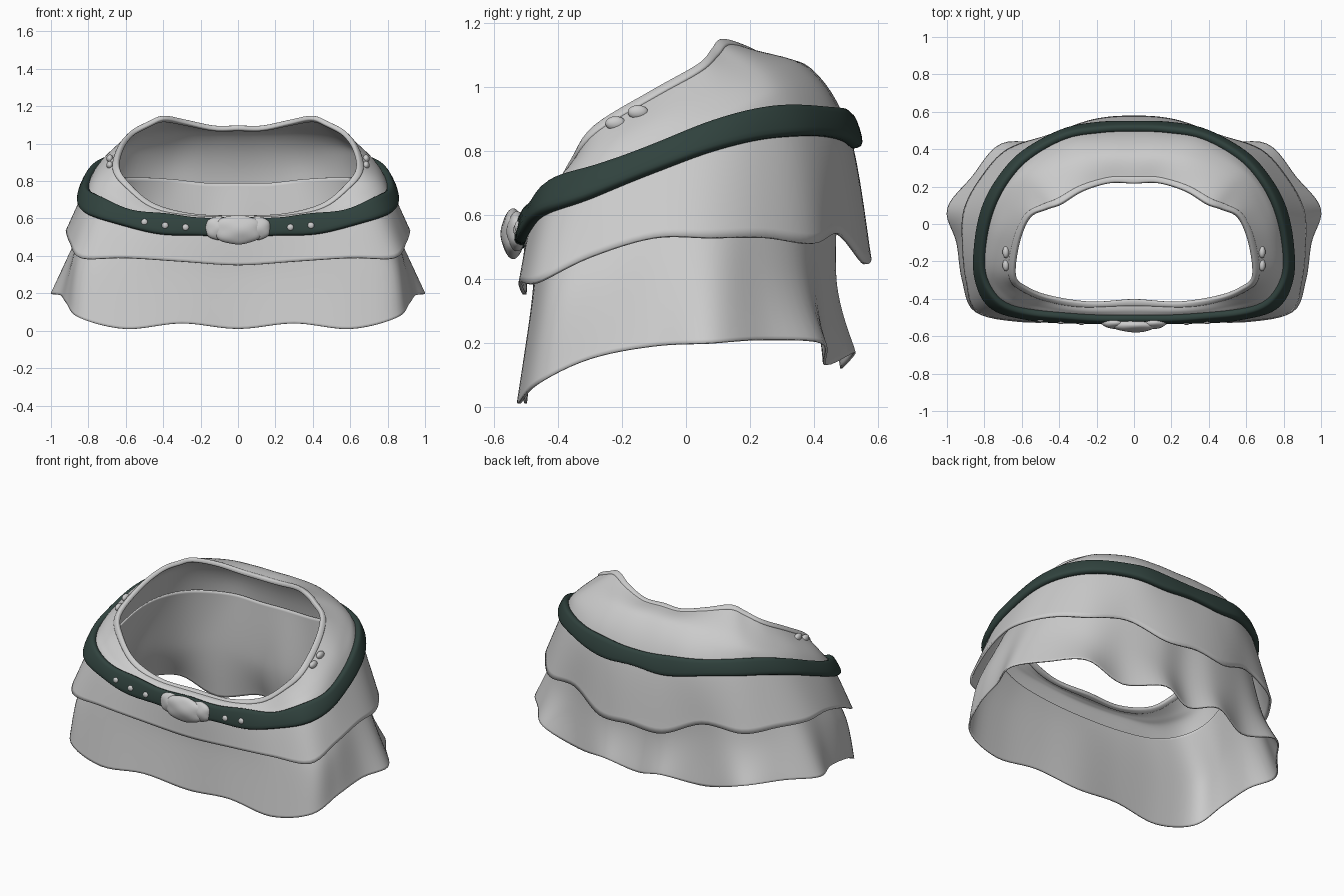
import bpy, bmesh, math
from mathutils import Vector as V

if "Cube" in bpy.data.objects:
    bpy.data.objects.remove(bpy.data.objects["Cube"])

# Half outlines, front centre -> right side -> back centre
RIM = [(0,-.42,.61),(.25,-.43,.62),(.45,-.40,.67),(.58,-.35,.77),(.65,-.28,.87),(.63,-.1,.98),
       (.57,.04,1.06),(.48,.09,1.11),(.40,.12,1.14),(.28,.19,1.12),(.13,.235,1.09),(0,.235,1.09)]
SHOULDER = [(0,-.47,.60),(.28,-.47,.61),(.5,-.44,.64),(.66,-.39,.72),(.75,-.27,.80),(.74,-.08,.89),
            (.69,.08,.95),(.61,.22,1.0),(.5,.29,1.04),(.32,.36,1.06),(.15,.385,1.06),(0,.385,1.06)]
WAIST = [(0,-.50,.55),(.3,-.495,.56),(.55,-.475,.59),(.73,-.42,.65),(.81,-.28,.70),(.81,-.1,.77),
         (.77,.08,.84),(.69,.23,.88),(.57,.36,.89),(.37,.47,.88),(.18,.505,.86),(0,.51,.86)]
HEM = [(0,-.51,.35),(.3,-.52,.37),(.6,-.52,.39),(.84,-.47,.39),(.90,-.3,.47),(.92,-.1,.53),
       (.91,.08,.53),(.82,.25,.53),(.68,.40,.51),(.45,.48,.54),(.22,.56,.45),(0,.58,.46)]
UNDER = [(0,-.475,.30),(.3,-.485,.30),(.6,-.48,.30),(.82,-.43,.34),(.87,-.28,.4),(.87,-.1,.45),
         (.88,.08,.45),(.78,.22,.45),(.64,.36,.42),(.43,.42,.45),(.2,.47,.40),(0,.45,.40)]
LOWHEM = [(0,-.505,.01),(.3,-.52,.04),(.6,-.525,.01),(.85,-.47,.07),(.92,-.3,.15),(.95,-.1,.19),
          (1.0,.08,.20),(.87,.25,.21),(.71,.43,.20),(.45,.44,.13),(.2,.53,.17),(0,.49,.12)]


def spline(a, b, c, d, t):
    return .5 * (2*b + (c-a)*t + (2*a-5*b+4*c-d)*t*t + (3*b-a-3*c+d)*t**3)


def ring(half, n=6):
    """Mirror a half outline and smooth it into a closed loop."""
    p = [V(q) for q in half]
    p += [V((-q.x, q.y, q.z)) for q in p[-2:0:-1]]
    m = len(p)
    return [spline(p[i-1], p[i], p[(i+1) % m], p[(i+2) % m], k/n) for i in range(m) for k in range(n)]


def loft(rings, n=8):
    """Smooth extra rings in between the given ones."""
    out, last = [], len(rings) - 1
    for j in range(last):
        a, b, c, d = rings[max(j-1, 0)], rings[j], rings[j+1], rings[min(j+2, last)]
        for k in range(n):
            out.append([spline(*q, k/n) for q in zip(a, b, c, d)])
    return out + [rings[-1]]


def finish(ob, mat=None):
    for f in ob.data.polygons:
        f.use_smooth = True
    if mat:
        ob.data.materials.append(mat)
    return ob


def skin(name, rings, wrap=False, mat=None):
    n, m = len(rings[0]), len(rings)
    verts = [p for r in rings for p in r]
    faces = [(j*n+i, (j+1) % m*n+i, (j+1) % m*n+(i+1) % n, j*n+(i+1) % n)
             for j in range(m if wrap else m-1) for i in range(n)]
    me = bpy.data.meshes.new(name)
    me.from_pydata(verts, [], faces)
    ob = bpy.data.objects.new(name, me)
    bpy.context.collection.objects.link(ob)
    return finish(ob, mat)


def thicken(ob, t):
    s = ob.modifiers.new("thickness", "SOLIDIFY")
    s.thickness, s.offset = t, -1


def band(name, centre, ups, w, t, mat=None, lift=0):
    """Sweep a rounded strap section (half width w, half thickness t) round a loop."""
    n, cols = len(centre), []
    for i, c in enumerate(centre):
        along = (centre[(i+1) % n] - centre[i-1]).normalized()
        up = ups[i].normalized()
        out = along.cross(up).normalized()
        col = []
        for k in range(16):
            a = -2*math.pi*k/16
            sx, cz = math.cos(a), math.sin(a)
            wob = 1 + .10*math.sin(5*abs(c.x)*3 + c.y*9)
            col.append(c + out*(lift + t*math.copysign(abs(sx)**.6, sx))
                       + up*w*wob*math.copysign(abs(cz)**.6, cz))
        cols.append(col)
    return skin(name, [list(r) for r in zip(*cols)], True, mat)


def blob(name, loc, scale, lump=0, mat=None):
    bm = bmesh.new()
    bmesh.ops.create_uvsphere(bm, u_segments=32, v_segments=20, radius=1)
    for v in bm.verts:
        r = 1 + lump*math.sin(4*v.co.x + 1)*math.cos(5*v.co.z)
        v.co = V((v.co.x*scale[0], v.co.y*scale[1], v.co.z*scale[2]))*r + V(loc)
    me = bpy.data.meshes.new(name)
    bm.to_mesh(me)
    bm.free()
    ob = bpy.data.objects.new(name, me)
    bpy.context.collection.objects.link(ob)
    return finish(ob, mat)


dark = bpy.data.materials.new("dark_strap")
dark.diffuse_color = (.03, .055, .048, 1)
dark.use_nodes = True
dark.node_tree.nodes["Principled BSDF"].inputs["Base Color"].default_value = dark.diffuse_color
rim, shoulder, waist, hem = ring(RIM), ring(SHOULDER), ring(WAIST), ring(HEM)

# Upper cloth layer, from the waist opening to its hem
thicken(skin("upper_skirt", loft([rim, shoulder, waist, hem])), .012)

# Rolled edge of the opening
band("waist_roll", [p - V((0, 0, .008)) for p in rim],
     [a - b for a, b in zip(rim, shoulder)], .018, .014)

# Lower cloth layer, tucked under the upper one
tuck = [V((p.x*.95, p.y*.95, p.z - .07)) for p in waist]
thicken(skin("lower_skirt", loft([tuck, ring(UNDER), ring(LOWHEM)], 12)), .008)

# Belt
band("belt", waist, [a - b for a, b in zip(shoulder, hem)], .054, .022, dark, .012)

# Knotted buckle with its two side lobes
blob("buckle", (0, -.54, .54), (.13, .038, .078), .06)
for s in (-1, 1):
    blob("buckle_lobe", (s*.105, -.528, .548), (.07, .032, .062), .05)

# Belt studs
for x, z in ((-.50, .58), (-.39, .562), (-.28, .552), (.28, .552), (.39, .562)):
    y = min(waist, key=lambda p: abs(p.x - x) + (p.y > 0)).y
    blob("belt_stud", (x, y - .033, z), (.018, .012, .018))

# Small ties on both sides of the opening
for s in (-1, 1):
    for y, z in ((-.22, .885), (-.15, .92)):
        blob("side_tie", (s*.685, y, z), (.018, .032, .022))
